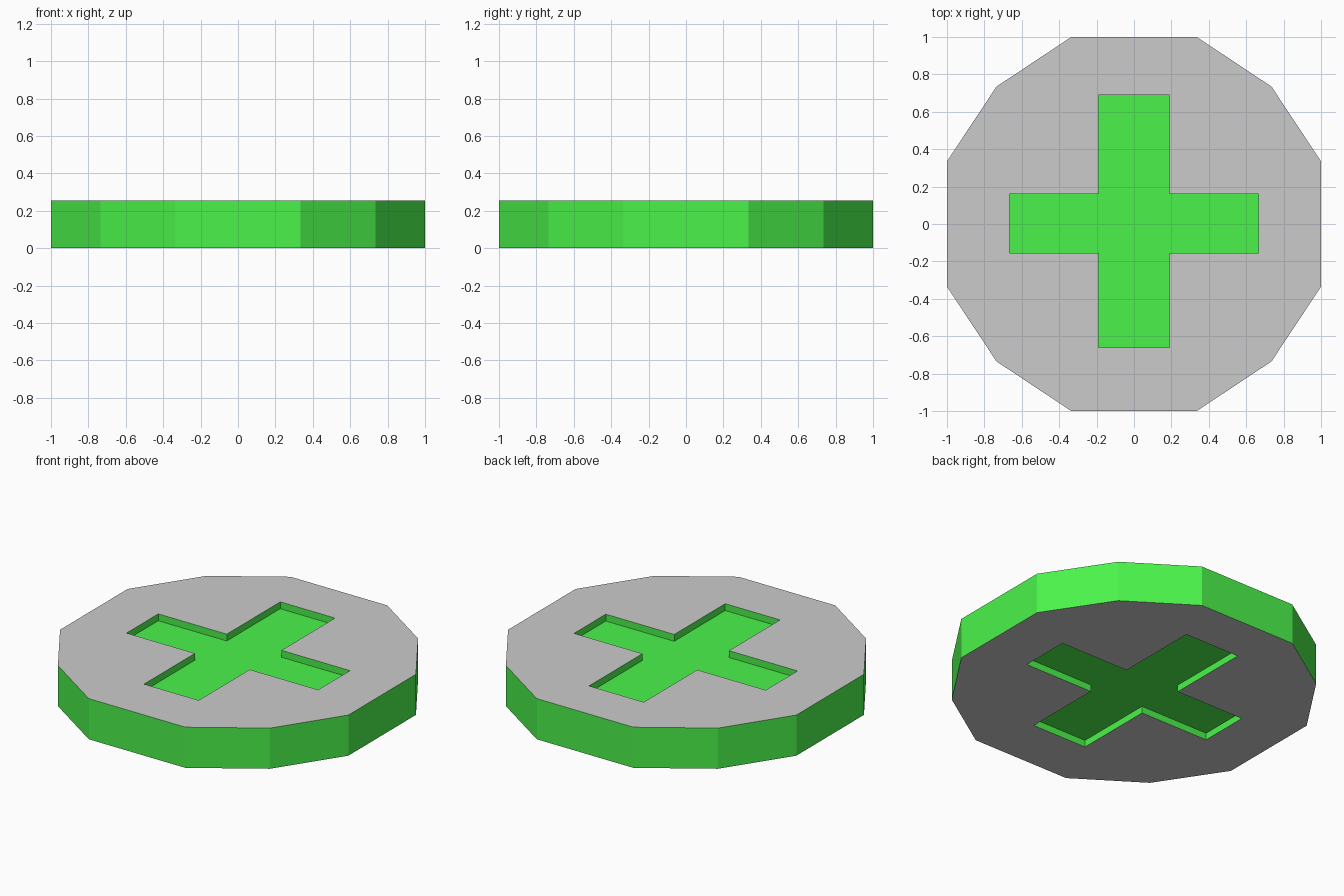
import bpy, bmesh

if "Cube" in bpy.data.objects:
    bpy.data.objects.remove(bpy.data.objects["Cube"])

H = 0.255      # disc thickness
DEPTH = 0.043  # recess depth on both faces

# twelve-sided outline
OUTER = [(0.335, -1), (0.735, -0.735), (1, -0.335), (1, 0.335), (0.735, 0.735), (0.335, 1),
         (-0.335, 1), (-0.735, 0.735), (-1, 0.335), (-1, -0.335), (-0.735, -0.735), (-0.335, -1)]
# cross outline
CROSS = [(0.19, -0.66), (0.19, -0.155), (0.665, -0.155), (0.665, 0.16), (0.19, 0.16), (0.19, 0.69),
         (-0.19, 0.69), (-0.19, 0.16), (-0.665, 0.16), (-0.665, -0.155), (-0.19, -0.155), (-0.19, -0.66)]

bm = bmesh.new()


def ring(points, z):
    return [bm.verts.new((x, y, z)) for x, y in points]


def loop_edges(verts):
    return [bm.edges.new((v, verts[(i + 1) % len(verts)])) for i, v in enumerate(verts)]


def walls(a, b):
    for i in range(len(a)):
        j = (i + 1) % len(a)
        bm.faces.new((a[i], a[j], b[j], b[i])).material_index = 1


def face_side(z, floor_z):
    """Grey face with a cross-shaped hole and a green recess."""
    outer, cross = ring(OUTER, z), ring(CROSS, z)
    fill = bmesh.ops.triangle_fill(bm, use_beauty=True,
                                   edges=loop_edges(outer) + loop_edges(cross))
    faces = [g for g in fill["geom"] if isinstance(g, bmesh.types.BMFace)]
    bmesh.ops.dissolve_limit(bm, angle_limit=0.01, edges=list({e for f in faces for e in f.edges
                             if len(e.link_faces) == 2}), verts=[])
    floor = ring(CROSS, floor_z)
    walls(cross, floor)
    bm.faces.new(floor).material_index = 1
    return outer


# both faces, then the rim between them
bottom = face_side(0, DEPTH)
top = face_side(H, H - DEPTH)
walls(bottom, top)
bmesh.ops.recalc_face_normals(bm, faces=bm.faces)

green = bpy.data.materials.new("green")
green.diffuse_color = (0.07, 0.9, 0.07, 1)
green.use_nodes = True
green.node_tree.nodes["Principled BSDF"].inputs["Base Color"].default_value = green.diffuse_color

mesh = bpy.data.meshes.new("cross_disc")
mesh.materials.append(None)   # plain grey faces
mesh.materials.append(green)
bm.to_mesh(mesh)
bm.free()
disc = bpy.data.objects.new("cross_disc", mesh)
bpy.context.collection.objects.link(disc)
